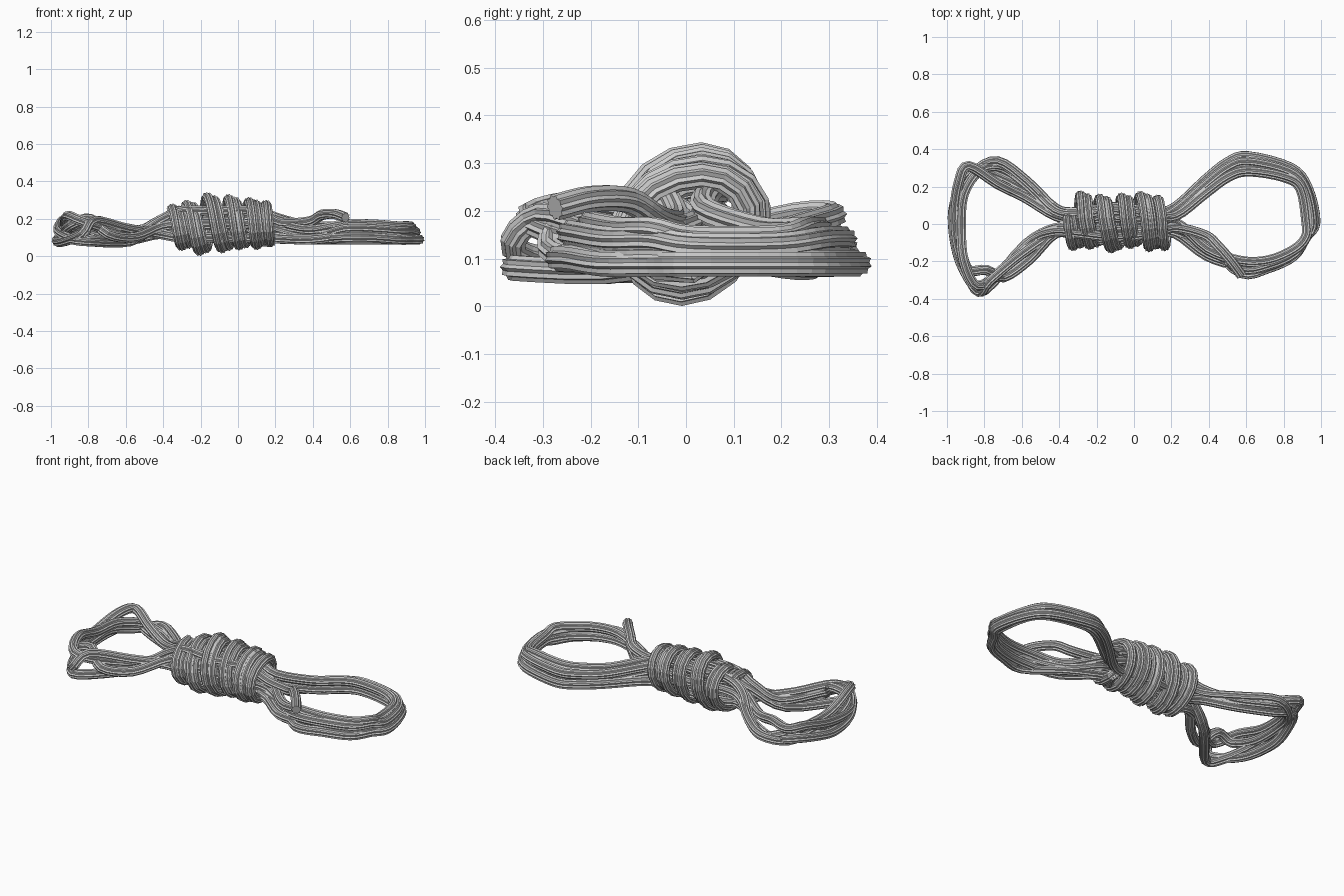
import bpy, math
from mathutils import Vector

if "Cube" in bpy.data.objects:
    bpy.data.objects.remove(bpy.data.objects["Cube"])

# grooved rope cross-section shared by every strand
prof = bpy.data.curves.new("rope_section", 'CURVE')
prof.dimensions = '2D'
sp = prof.splines.new('POLY')
sp.points.add(19)
for i, p in enumerate(sp.points):
    r = 0.028 if i % 2 else 0.0225
    a = i * math.tau / 20
    p.co = (r * math.cos(a), r * math.sin(a), 0, 1)
sp.use_cyclic_u = True
section = bpy.data.objects.new("rope_section", prof)
bpy.context.collection.objects.link(section)
section.hide_render = True


def smooth_path(pts, n=4):
    """Catmull-Rom samples through the points."""
    p = [Vector(q) for q in pts]
    p = [2 * p[0] - p[1]] + p + [2 * p[-1] - p[-2]]
    out = []
    for a, b, c, d in zip(p, p[1:], p[2:], p[3:]):
        for k in range(n):
            t = k / n
            out.append(0.5 * (2 * b + (c - a) * t + (2 * a - 5 * b + 4 * c - d) * t * t
                              + (3 * b - a - 3 * c + d) * t ** 3))
    return out + [p[-2]]


def rope(name, path):
    cu = bpy.data.curves.new(name, 'CURVE')
    cu.dimensions = '3D'
    s = cu.splines.new('POLY')
    s.points.add(len(path) - 1)
    for q, v in zip(s.points, path):
        q.co = (*v, 1)
    cu.bevel_mode = 'OBJECT'
    cu.bevel_object = section
    cu.use_fill_caps = True
    ob = bpy.data.objects.new(name, cu)
    bpy.context.collection.objects.link(ob)
    s.use_smooth = False
    return ob


# left loops, one per lap, running from the upper side round to the lower
left = [
    [(-.57, .18, .09), (-.75, .27, .085), (-.88, .28, .12), (-.95, .14, .1), (-.968, 0, .08),
     (-.93, -.2, .08), (-.83, -.36, .12), (-.77, -.3, .19), (-.6, -.16, .15)],
    [(-.57, .225, .13), (-.73, .335, .12), (-.86, .27, .1), (-.93, .12, .13), (-.93, -.08, .13),
     (-.89, -.24, .17), (-.79, -.245, .2), (-.7, -.285, .12), (-.56, -.19, .1)],
    [(-.58, .14, .13), (-.73, .215, .16), (-.885, .31, .19), (-.935, .23, .19), (-.96, .06, .15),
     (-.945, -.12, .12), (-.88, -.29, .09), (-.8, -.355, .08), (-.58, -.11, .08)],
    [(-.55, .19, .12), (-.7, .3, .1), (-.82, .29, .13), (-.91, .16, .16), (-.925, -.02, .17),
     (-.91, -.2, .215), (-.84, -.33, .19), (-.72, -.26, .15), (-.55, -.09, .12)],
]
# right loops: inset from outermost line and height
right = [(0, .09), (.05, .1), (.03, .14), (.08, .16)]
core = [(.085, .10), (.09, .17), (.035, .205), (.07, .24)]

# hank: racetrack laps gathered through the middle
pts = [(.02, -.03, .15)]
for k in range(4):
    d, z = right[k]
    y, cz = core[k]
    zt = .09 + (z - .09) * .75
    if k == 0:
        pts += [(.16, -.03, .11), (.39, -.11, .09)]
    pts += [(.57, -.262 + d * .8, z + .01), (.72, -.235 + d * .5, z + .01), (.855, -.17 + d * .4, z),
            (.92, -.07, z), (.97 - d * .6, .01, zt), (.93 - d * .5, .19, zt),
            (.84 - d * .5, .3 - d * .6, z), (.61, .362 - d, z), (.5, .33 - d, z),
            (.38, .235 - d * .9, z), (.22, .09 - d * .6, (z + cz) / 2),
            (.1, y * .7, cz), (-.1, y, cz), (-.3, y * .7, cz), (-.42, y * .7 + .02, (cz + .14) / 2)]
    pts += left[k]
    pts += [(-.42, -.005 - y * .5, (cz + .14) / 2), (-.3, -y * .7, cz), (-.1, -y, cz), (.1, -y * .7, cz)]
    if k < 3:
        pts += [(.22, -.05 + .03 * k, (cz + z) / 2), (.39, -.17 + d * 1.2, z)]
# loose end lying over the right loop
pts += [(.22, -.02, .18), (.38, -.06, .185), (.45, -.12, .222), (.52, -.2, .225), (.575, -.275, .207)]
rope("hank_rope", smooth_path(pts))

# binding coils: position and height of each crest and of each underside
crest = [(-.355, .258), (-.275, .275), (-.165, .316), (-.05, .306), (.06, .29), (.15, .275)]
under = [(-.30, .055), (-.205, .028), (-.085, .042), (.005, .058), (.10, .06), (.175, .075)]
half = []
for c, u in zip(crest, under):
    half += [c, u]


def binding(name, shift, scale, segments):
    coil = [Vector((-.2, .02, .19)), Vector((-.33, .04, .22))]
    for i, ((x0, z0), (x1, z1)) in enumerate(zip(segments, segments[1:])):
        side = -1 if i % 2 == 0 else 1        # down the front, up the back
        bulge = .13 + .012 * math.sin(i * 1.9)
        for k in range(8):
            a = math.pi * k / 8
            z = z0 + (z1 - z0) * (1 - math.cos(a)) / 2
            y = .012 + side * bulge * math.sin(a) * scale + .02 * math.cos(a) * -side
            coil.append(Vector((x0 + (x1 - x0) * k / 8 + shift, y, .165 + (z - .165) * scale)))
    coil += [Vector((.175, .01, .075)), Vector((.15, .06, .11)), Vector((.03, .02, .15))]
    rope(name, coil)


binding("binding_coil", 0, 1, half)
binding("binding_coil_inner", .034, .9, half[:-2])
